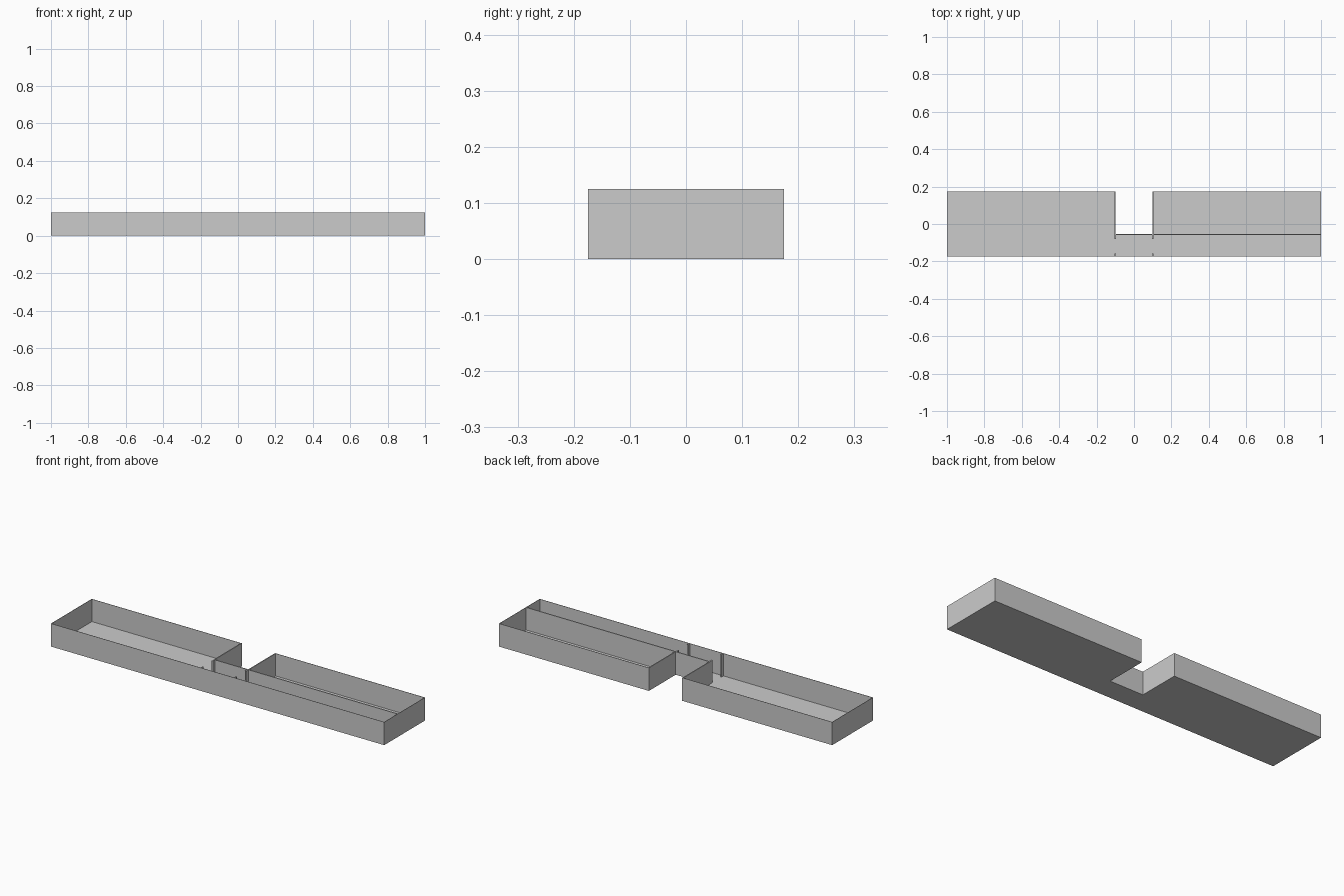
import bpy, bmesh

if "Cube" in bpy.data.objects:
    bpy.data.objects.remove(bpy.data.objects["Cube"])

H = 0.125            # tray height
X, Y = 1.0, 0.175    # half length, half width
NX, NY = 0.10, -0.057  # notch half width, notch front line
T, TI = 0.002, 0.005   # outer skin and inner wall thickness


def box(name, x0, x1, y0, y1, z0=0.0, z1=H):
    bm = bmesh.new()
    bmesh.ops.create_cube(bm, size=1)
    for v in bm.verts:
        v.co.x = x0 if v.co.x < 0 else x1
        v.co.y = y0 if v.co.y < 0 else y1
        v.co.z = z0 if v.co.z < 0 else z1
    me = bpy.data.meshes.new(name)
    bm.to_mesh(me)
    bm.free()
    ob = bpy.data.objects.new(name, me)
    bpy.context.collection.objects.link(ob)
    return ob


# U-shaped floor plate, extruded from its outline
outline = [(-X, -Y), (X, -Y), (X, Y), (NX, Y), (NX, NY), (-NX, NY), (-NX, Y), (-X, Y)]
bm = bmesh.new()
face = bm.faces.new([bm.verts.new((x, y, 0)) for x, y in outline])
res = bmesh.ops.extrude_face_region(bm, geom=[face])
top = [v for v in res["geom"] if isinstance(v, bmesh.types.BMVert)]
bmesh.ops.translate(bm, verts=top, vec=(0, 0, 0.003))
bmesh.ops.recalc_face_normals(bm, faces=bm.faces)
me = bpy.data.meshes.new("floor")
bm.to_mesh(me)
bm.free()
bpy.context.collection.objects.link(bpy.data.objects.new("floor", me))

# Long front wall and the wall across the front of the notch
box("front_wall", -X, X, -Y, -Y + T)
box("notch_front_wall", -NX, NX, NY - TI / 2, NY + TI / 2)

# Walls and gate guides repeated on both arms
for side, s in (("left", -1), ("right", 1)):
    def arm(name, a, b, y0, y1):
        box(side + "_" + name, min(s * a, s * b), max(s * a, s * b), y0, y1)
    arm("end_wall", X - T, X, -Y, Y)
    arm("back_wall", NX, X, Y - T, Y)
    arm("notch_side_wall", NX, NX + TI, NY, Y)
    arm("front_gate_guide", NX - 0.004, NX + 0.004, -Y, -Y + 0.018)
    arm("inner_gate_guide", NX - 0.004, NX + 0.004, NY - 0.022, NY)

# Full-height partition dividing the right arm lengthwise
box("right_partition", NX, X, NY - TI / 2, NY + TI / 2)
